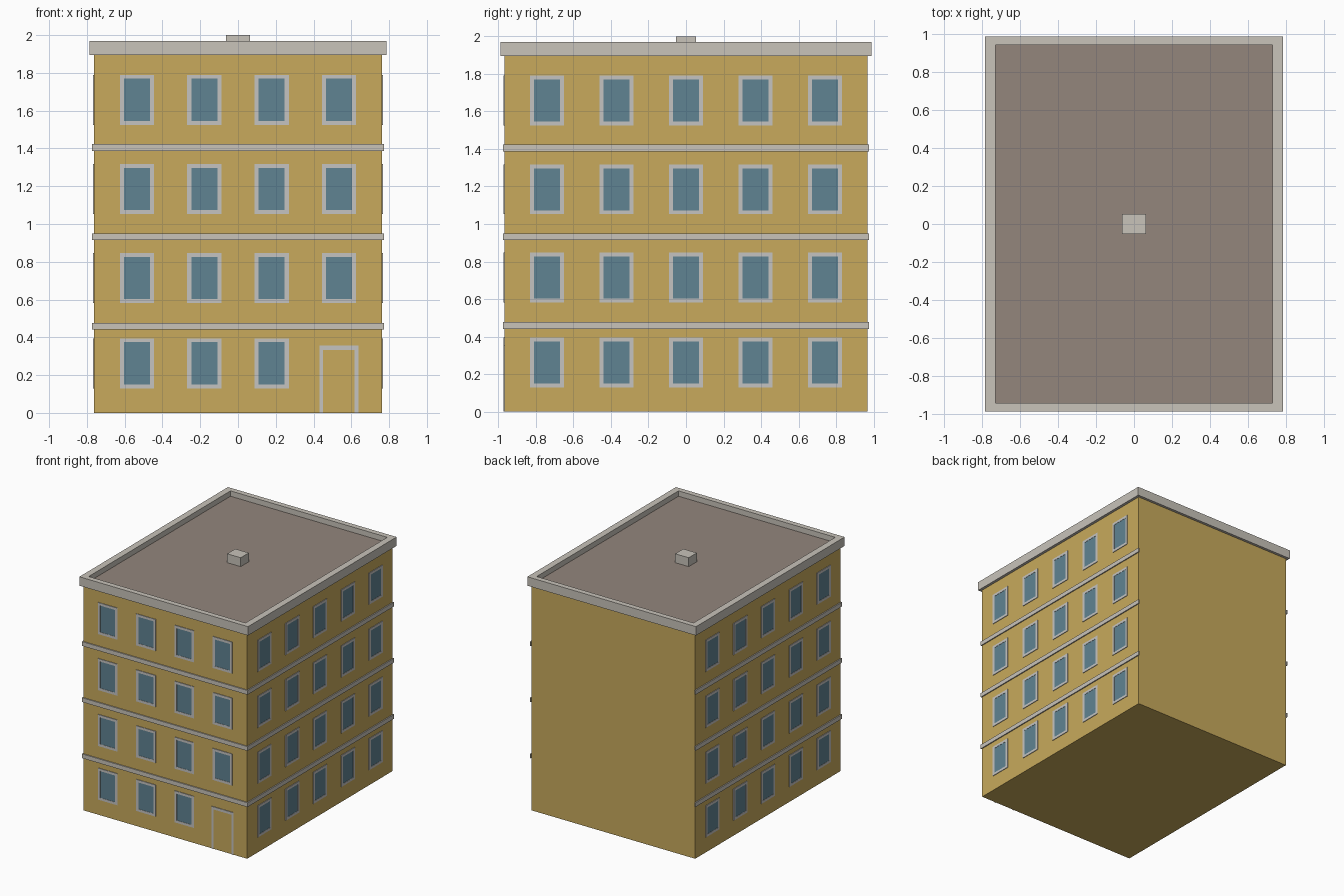
import bpy
import bmesh
from mathutils import Matrix, Vector
from math import pi

cube = bpy.data.objects.get("Cube")
if cube:
    bpy.data.objects.remove(cube, do_unlink=True)


def material(name, rgb):
    m = bpy.data.materials.new(name)
    m.use_nodes = True
    m.diffuse_color = (*rgb, 1)
    m.node_tree.nodes["Principled BSDF"].inputs["Base Color"].default_value = (*rgb, 1)
    return m


WALL = material("ochre plaster", (0.578, 0.402, 0.107))
STONE = material("pale stone", (0.578, 0.546, 0.49))
FRAME = material("light grey frame", (0.558, 0.55, 0.535))
GLASS = material("blue glass", (0.117, 0.227, 0.288))
ROOF = material("brown roofing", (0.292, 0.238, 0.202))

HX, HY = 0.763, 0.967          # wall half sizes
EAVE, TOP, DECK = 1.895, 1.97, 1.925


def add_box(bm, lo, hi):
    lo, hi = Vector(lo), Vector(hi)
    mat = Matrix.Translation((lo + hi) / 2) @ Matrix.Diagonal((*(hi - lo), 1))
    bmesh.ops.create_cube(bm, size=1, matrix=mat)


def build(name, boxes, mat, placement=None):
    """One object made of boxes given as (low corner, high corner)."""
    bm = bmesh.new()
    for lo, hi in boxes:
        add_box(bm, lo, hi)
    mesh = bpy.data.meshes.new(name)
    bm.to_mesh(mesh)
    bm.free()
    mesh.materials.append(mat)
    ob = bpy.data.objects.new(name, mesh)
    if placement:
        ob.matrix_world = placement
    bpy.context.collection.objects.link(ob)
    return ob


def ring(x, y, ix, iy, z0, z1):
    """Four boxes forming a rectangular rim."""
    boxes = []
    for s in (-1, 1):
        a, b = sorted((s * ix, s * x))
        boxes.append(((a, -y, z0), (b, y, z1)))
        a, b = sorted((s * iy, s * y))
        boxes.append(((-ix, a, z0), (ix, b, z1)))
    return boxes


# Main body, roof deck, parapet and roof hatch
build("walls", [((-HX, -HY, 0), (HX, HY, 1.9))], WALL)
build("roof_deck", [((-0.74, -0.95, 1.9), (0.74, 0.95, DECK))], ROOF)
build("parapet", ring(0.786, 0.989, 0.731, 0.944, EAVE, TOP), STONE)
build("roof_hatch", [((-0.063, -0.054, DECK), (0.063, 0.054, 2))], STONE)

# Facades are laid out facing -y, then turned into place; the back is blank
FACADES = {
    "front": (Matrix.Translation((0, -HY, 0)), HX, [-0.535, -0.178, 0.178, 0.535]),
    "left": (Matrix.Translation((HX, 0, 0)) @ Matrix.Rotation(pi / 2, 4, "Z"),
             HY, [-0.74, -0.37, 0, 0.37, 0.74]),
    "right": (Matrix.Translation((-HX, 0, 0)) @ Matrix.Rotation(-pi / 2, 4, "Z"),
              HY, [-0.74, -0.37, 0, 0.37, 0.74]),
}
ROWS = [0.262, 0.714, 1.185, 1.657]
W, H, GW, GH = 0.091, 0.133, 0.069, 0.112    # frame and glass half sizes

for side, (placement, half, columns) in FACADES.items():
    # Floor bands
    build(side + "_floor_bands",
          [((-half - 0.009, -0.009, z - 0.018), (half + 0.009, 0.001, z + 0.018))
           for z in (0.459, 0.932, 1.405)], STONE, placement)
    # Windows, leaving the last ground-floor bay of the front for the door
    frames, panes = [], []
    for row, z in enumerate(ROWS):
        for x in columns:
            if side == "front" and row == 0 and x == columns[-1]:
                continue
            for s in (-1, 1):
                a, b = sorted((x + s * GW, x + s * W))
                frames.append(((a, -0.005, z - H), (b, 0.001, z + H)))
                a, b = sorted((z + s * GH, z + s * H))
                frames.append(((x - GW, -0.005, a), (x + GW, 0.001, b)))
            panes.append(((x - GW, -0.003, z - GH), (x + GW, 0.001, z + GH)))
    build(side + "_window_frames", frames, FRAME, placement)
    build(side + "_window_glass", panes, GLASS, placement)

# Door surround on the front
build("door_surround", [
    ((0.432, -0.005, 0), (0.451, 0.001, 0.356)),
    ((0.618, -0.005, 0), (0.637, 0.001, 0.356)),
    ((0.451, -0.005, 0.334), (0.618, 0.001, 0.356)),
], FRAME, FACADES["front"][0])
